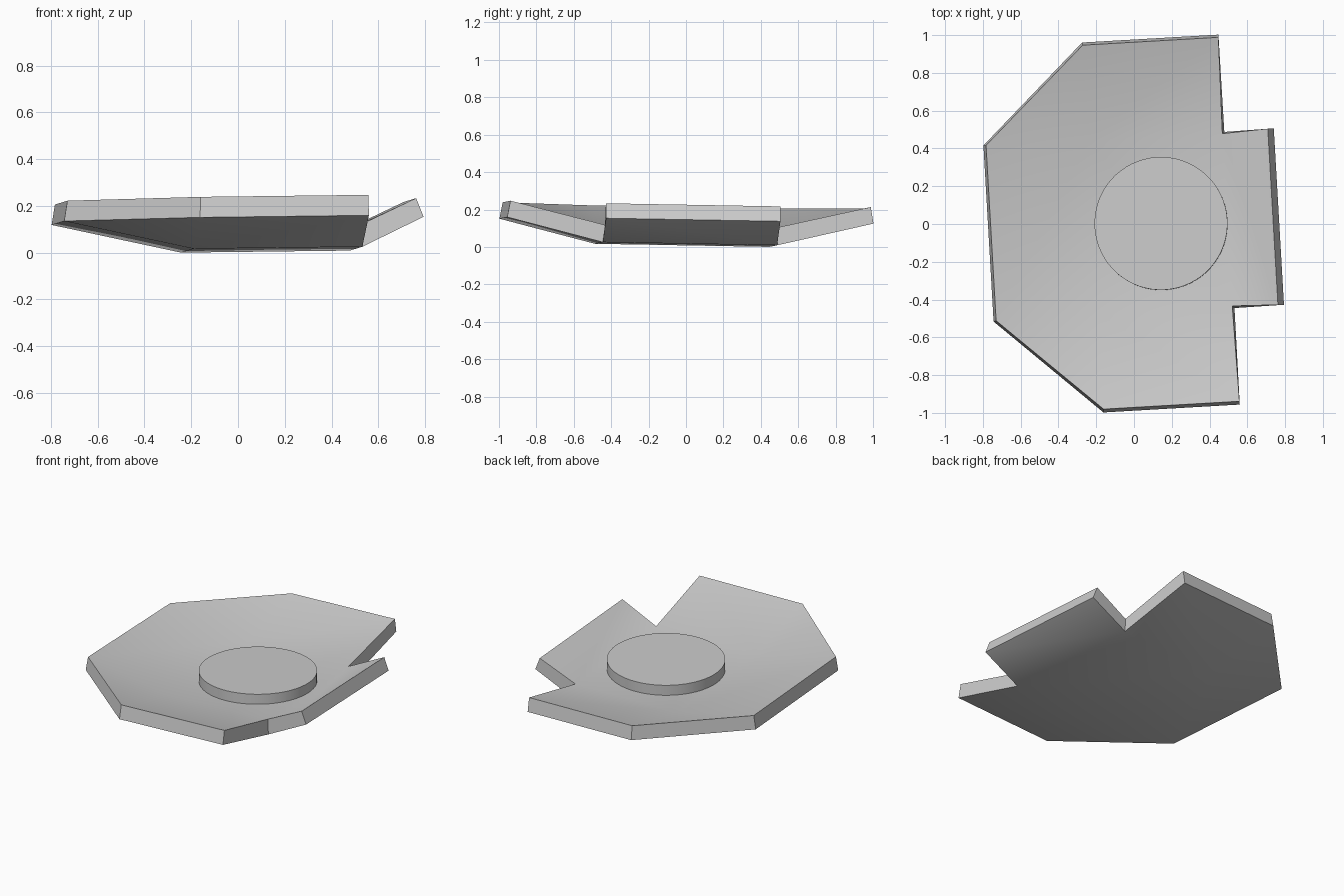
import bpy, bmesh
from math import radians
from mathutils import Matrix

if "Cube" in bpy.data.objects:
    bpy.data.objects.remove(bpy.data.objects["Cube"])

# overall pose: slight turn and tilt
POSE = (Matrix.Translation((0, -0.008, 0.011))
        @ Matrix.Rotation(-0.017, 4, 'X') @ Matrix.Rotation(-0.013, 4, 'Y')
        @ Matrix.Rotation(radians(3.3), 4, 'Z'))

# half of the bent plate: bottom point, offset to the top point
HALF = {
    'K': ((-0.217, 0.467, 0), (0.006, -0.008, 0.09)),
    'C': ((0.506, 0.467, 0), (-0.010, -0.010, 0.093)),
    'B': ((0.506, 0.981, 0.125), (0, -0.016, 0.088)),
    'A': ((-0.217, 0.981, 0.125), (0.003, -0.016, 0.088)),
    'D': ((0.77, 0.467, 0.125), (-0.031, 0, 0.08)),
    'J': ((-0.77, 0.467, 0.125), (0.015, -0.002, 0.087)),
}
# lower case letters are the mirrored points
PANELS = ['KCck', 'KABC', 'kcba', 'CDdc', 'KkjJ', 'KJA', 'kaj']
RIM = 'JABCDdcbaj'


def finish(bm, name):
    bmesh.ops.recalc_face_normals(bm, faces=bm.faces[:])
    bmesh.ops.transform(bm, matrix=POSE, verts=bm.verts[:])
    mesh = bpy.data.meshes.new(name)
    bm.to_mesh(mesh)
    bm.free()
    ob = bpy.data.objects.new(name, mesh)
    bpy.context.collection.objects.link(ob)
    bpy.ops.object.select_all(action='DESELECT')
    ob.select_set(True)
    bpy.context.view_layer.objects.active = ob
    bpy.ops.object.shade_smooth_by_angle(angle=radians(32))
    return ob


# plate with raised flaps
bm = bmesh.new()
low, top = {}, {}
for key, (p, o) in HALF.items():
    for k, s in ((key, 1), (key.lower(), -1)):
        low[k] = bm.verts.new((p[0], s * p[1], p[2]))
        top[k] = bm.verts.new((p[0] + o[0], s * (p[1] + o[1]), p[2] + o[2]))
for panel in PANELS:
    for layer in (low, top):
        bm.faces.new([layer[k] for k in panel])
for a, b in zip(RIM, RIM[1:] + RIM[0]):
    bm.faces.new([low[a], low[b], top[b], top[a]])
finish(bm, "bent_plate")

# round pad on the flat middle panel
bm = bmesh.new()
bmesh.ops.create_cone(bm, cap_ends=True, segments=64, radius1=0.352, radius2=0.352,
                      depth=0.11, matrix=Matrix.Translation((0.145, 0, 0.102)))
finish(bm, "round_pad")
